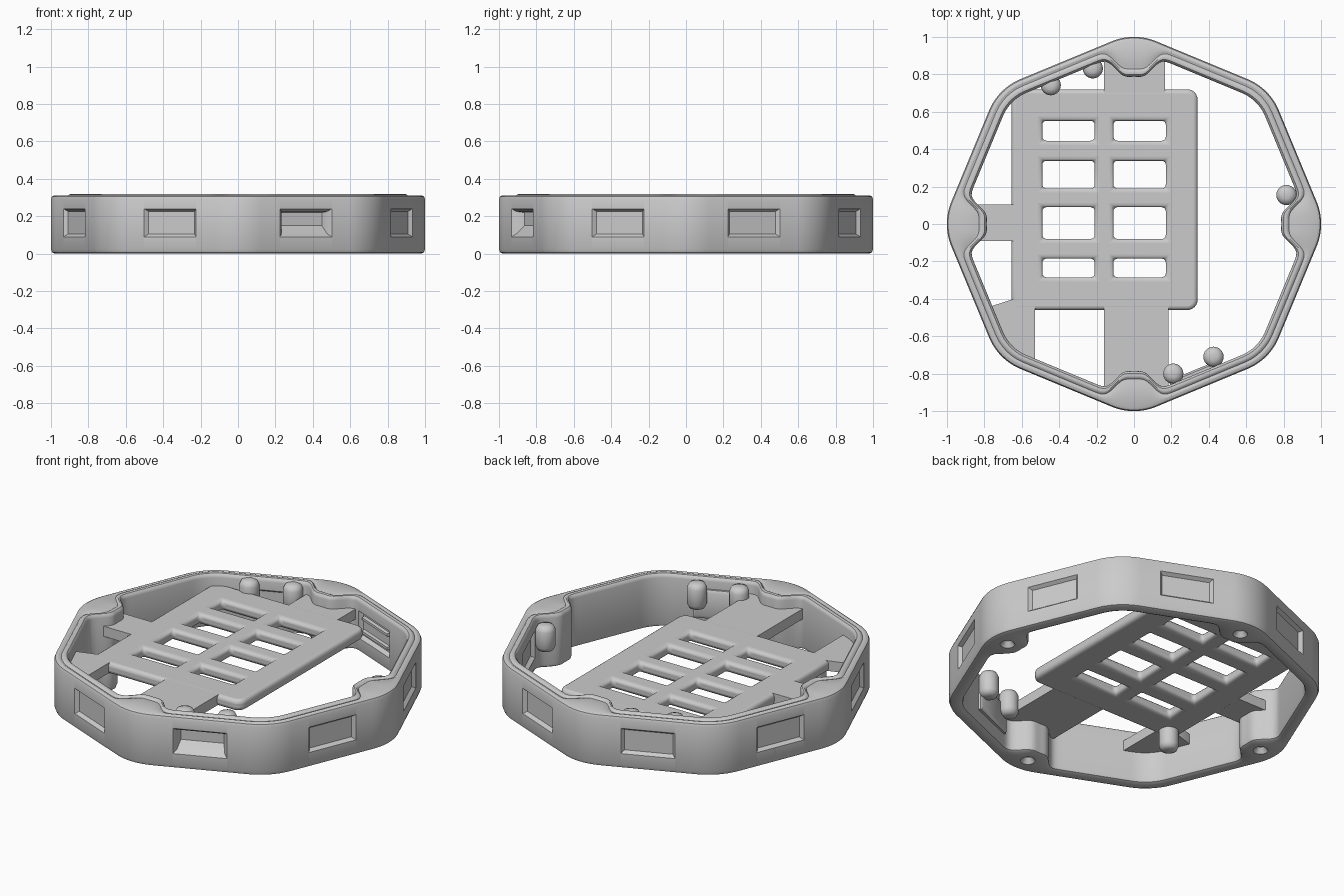
import bpy, bmesh, math
from math import sin, cos, pi, radians

if "Cube" in bpy.data.objects:
    bpy.data.objects.remove(bpy.data.objects["Cube"])

A, F, Q = 0.948, 0.31, pi / 8      # apothem, corner fillet, half a side's angle
N = 320


def finish(name, bm, angle=35):
    bmesh.ops.recalc_face_normals(bm, faces=bm.faces[:])
    me = bpy.data.meshes.new(name)
    bm.to_mesh(me)
    bm.free()
    ob = bpy.data.objects.new(name, me)
    bpy.context.collection.objects.link(ob)
    smooth(ob, angle)
    return ob


def smooth(ob, angle):
    bpy.ops.object.select_all(action='DESELECT')
    ob.select_set(True)
    bpy.context.view_layer.objects.active = ob
    bpy.ops.object.shade_smooth_by_angle(angle=radians(angle))


def loft(bm, loops, closed=False):
    rows = [[bm.verts.new(p) for p in lp] for lp in loops]
    n = len(rows[0])
    pairs = list(zip(rows, rows[1:])) + ([(rows[-1], rows[0])] if closed else [])
    for a, b in pairs:
        for i in range(n):
            j = (i + 1) % n
            bm.faces.new((a[i], a[j], b[j], b[i]))
    if not closed:
        bm.faces.new(rows[0][::-1])
        bm.faces.new(rows[-1])


def contour(t, bump, z):
    # rounded octagon inset by t, with four screw-boss bulges pushed inward
    pts = []
    apo, rf = A - t, F - t
    d = (A - F) / cos(Q)
    lim = math.atan2(rf * sin(Q), d + rf * cos(Q))
    for i in range(N):
        th = 2 * pi * i / N
        p = abs((th + Q) % (2 * Q) - Q)
        r = d * cos(p) + math.sqrt(rf * rf - (d * sin(p)) ** 2) if p < lim else apo / cos(Q - p)
        q = abs((th + pi / 4) % (pi / 2) - pi / 4)
        r -= bump * 0.133 * math.exp(-(q / 0.131) ** 3.6)
        pts.append((r * cos(th), r * sin(th), z))
    return pts


def lathe(bm, x, y, prof, n=24):
    loft(bm, [[(x + r * cos(2 * pi * i / n), y + r * sin(2 * pi * i / n), z)
               for i in range(n)] for r, z in prof])


def side(deg, r, u, z):
    # point on an octagon side: r outward, u along, z up
    a = radians(deg)
    return (r * cos(a) - u * sin(a), r * sin(a) + u * cos(a), z)


def taper(bm, deg, slices):
    # box on a side lofted through (r, half width, z low, z high)
    loft(bm, [[side(deg, r, -w, lo), side(deg, r, w, lo), side(deg, r, w, hi), side(deg, r, -w, hi)]
              for r, w, lo, hi in slices])


def cut(ob, cutter):
    cutter.hide_render = True
    m = ob.modifiers.new("cut", 'BOOLEAN')
    m.operation, m.solver, m.object = 'DIFFERENCE', 'EXACT', cutter
    bpy.context.view_layer.objects.active = ob
    bpy.ops.object.modifier_apply(modifier=m.name)
    bpy.data.objects.remove(cutter)


# housing ring with rounded edges, a raised lip and four bosses
bm = bmesh.new()
loft(bm, [contour(*r) for r in [
    (.024, 0, 0), (.007, 0, .006), (0, 0, .024), (0, 0, .290), (.006, 0, .305), (.02, 0, .312),
    (.028, .93, .312), (.034, 1, .308), (.038, 1, .308), (.046, 1, .316), (.055, 1, .319),
    (.068, 1, .317), (.077, 1, .308), (.08, 1, .295), (.08, 1, .024), (.074, 1, .007),
    (.058, 1, 0)]], closed=True)
ring = finish("housing_ring", bm)

# recessed panels on eight sides, a deep port, inner recesses, boss screw holes
bm = bmesh.new()
for k in range(8):
    deg = 22.5 + 45 * k
    if k == 6:
        taper(bm, deg, [(1.0, .15, .09, .24), (A, .15, .09, .24), (.928, .133, .105, .226),
                        (.86, .11, .175, .215)])
    else:
        taper(bm, deg, [(1.0, .15, .09, .24), (A, .15, .09, .24), (.928, .133, .105, .226)])
for deg in (22.5, 67.5, 112.5):
    taper(bm, deg, [(.82, .155, .085, .245), (.868, .155, .085, .245), (.89, .14, .10, .23)])
for k in range(4):
    x, y = .89 * cos(k * pi / 2), .89 * sin(k * pi / 2)
    lathe(bm, x, y, [(.04, -.02), (.04, .0), (.018, .03), (.018, .12)])
cut(ring, finish("ring_cutter", bm))
smooth(ring, 35)

# slotted mounting plate: a grid with the slot cells left out
xs = [-.655, -.49, -.21, -.11, .17, .34]
ys = [-.46, -.285, -.185, -.08, .09, .19, .338, .445, .552, .72]
bm = bmesh.new()
g = [[bm.verts.new((x, y, .18)) for x in xs] for y in ys]
for j in range(len(ys) - 1):
    for i in range(len(xs) - 1):
        if not (i in (1, 3) and j % 2 == 1):
            bm.faces.new((g[j][i], g[j][i + 1], g[j + 1][i + 1], g[j + 1][i]))
ex = bmesh.ops.extrude_face_region(bm, geom=bm.faces[:])
bmesh.ops.translate(bm, vec=(0, 0, .066), verts=[v for v in ex['geom'] if isinstance(v, bmesh.types.BMVert)])
corners = [e for e in bm.edges if all(v.co.x > .33 and (v.co.y > .71 or v.co.y < -.45) for v in e.verts)
           and abs(e.verts[0].co.z - e.verts[1].co.z) > .05]
bmesh.ops.bevel(bm, geom=corners, offset=.055, segments=6, profile=.5, affect='EDGES')
plate = finish("mounting_plate", bm)
m = plate.modifiers.new("round", 'BEVEL')
m.width, m.segments, m.limit_method, m.angle_limit = .022, 4, 'ANGLE', radians(40)

# bridges joining the plate to the ring
bridges = {
    "back_bridge": [(-.16, .69), (.165, .69), (.165, .9), (-.16, .9)],
    "front_bridge": [(-.16, -.9), (.185, -.9), (.185, -.43), (-.16, -.43)],
    "left_bridge": [(-.91, -.09), (-.63, -.09), (-.63, .105), (-.91, .105)],
    "corner_bridge": [(-.53, -.43), (-.64, -.40), (-.765, -.44), (-.68, -.68), (-.53, -.75)],
}
for name, pts in bridges.items():
    bm = bmesh.new()
    loft(bm, [[(x, y, z) for x, y in pts] for z in (.185, .2455)])
    finish(name, bm)

# round posts along the inner wall
for i, (x, y, lo) in enumerate([(.21, -.80, .155), (.425, -.71, .155), (-.22, .832, .155),
                                (-.445, .742, .155), (.815, .155, .13)]):
    bm = bmesh.new()
    h = lo + .155
    lathe(bm, x, y, [(.02, lo), (.043, lo + .008), (.054, lo + .03), (.054, h - .03), (.043, h - .008), (.02, h)])
    finish("wall_post_%d" % (i + 1), bm, 50)

# standoff under the plate corner
bm = bmesh.new()
lathe(bm, -.58, -.40, [(.025, .06), (.045, .068), (.054, .09), (.054, .20)])
finish("plate_standoff", bm, 50)

# housing behind the open port, and slim rails inside the inner recess
bm = bmesh.new()
taper(bm, -67.5, [(.885, .15, .08, .25), (.855, .15, .08, .25), (.845, .135, .10, .235)])
finish("port_housing", bm)
for lo, part in ((.115, "lower"), (.195, "upper")):
    bm = bmesh.new()
    taper(bm, 67.5, [(.895, .13, lo, lo + .025), (.872, .125, lo + .005, lo + .02)])
    finish("port_%s_rail" % part, bm)
